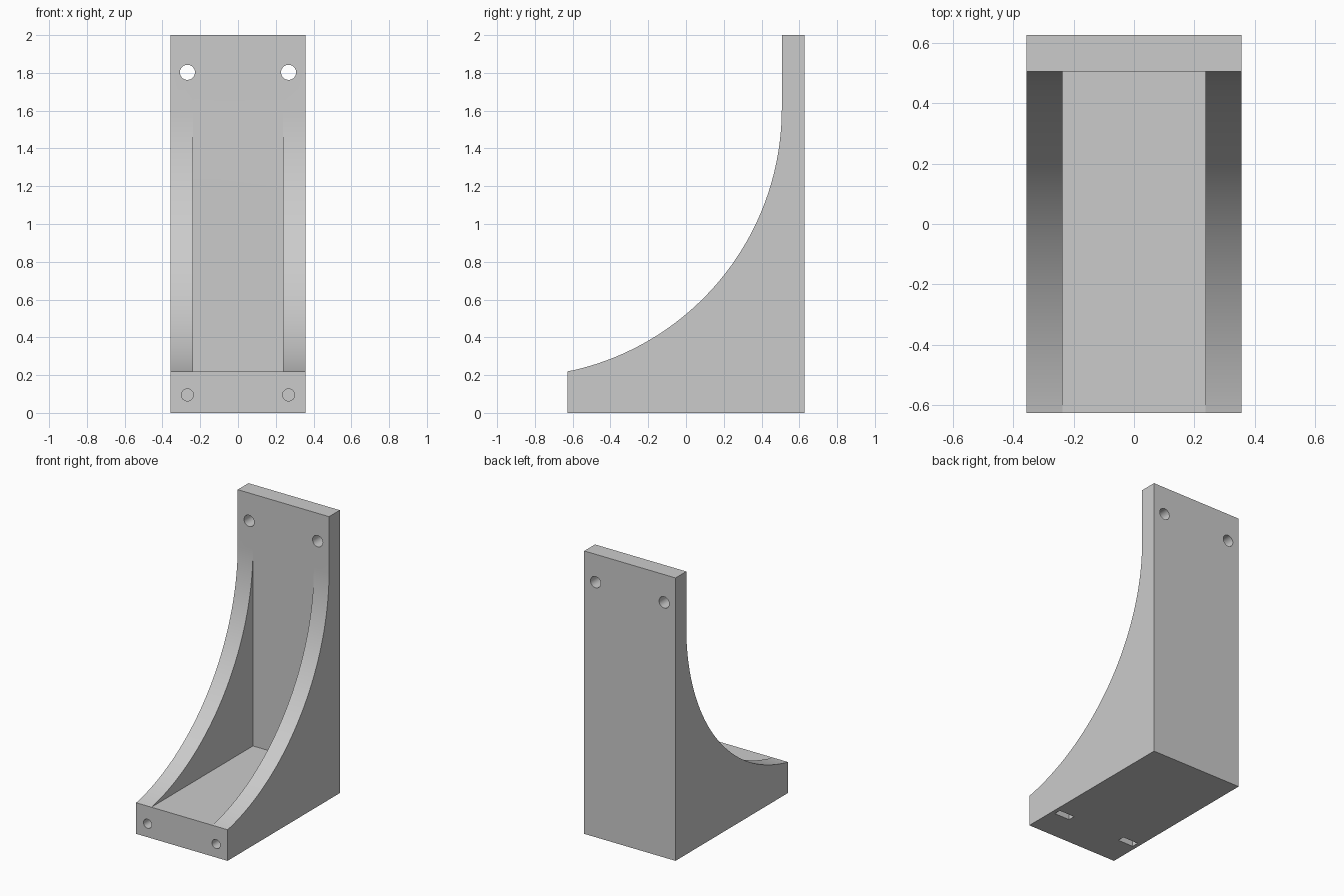
import bpy, bmesh, math
from mathutils import Matrix

cube = bpy.data.objects.get("Cube")
if cube:
    bpy.data.objects.remove(cube, do_unlink=True)

HALF_W, INNER = 0.357, 0.238      # outer half width, half width between ribs
FRONT, PLATE, BACK = -0.627, 0.507, 0.627
FLOOR, TOP = 0.22, 2.0
RADIUS, ARC_Z = 1.42, 1.61        # concave rib curve
SEGS = 64

grey = bpy.data.materials.new("plain grey")
grey.use_nodes = True
grey.diffuse_color = (0.6, 0.6, 0.6, 1)
grey.node_tree.nodes["Principled BSDF"].inputs["Base Color"].default_value = (0.6, 0.6, 0.6, 1)


def make_object(name, bm):
    mesh = bpy.data.meshes.new(name)
    bm.to_mesh(mesh)
    bm.free()
    mesh.materials.append(grey)
    obj = bpy.data.objects.new(name, mesh)
    bpy.context.collection.objects.link(obj)
    return obj


def face(bm, points):
    bm.faces.new([bm.verts.new(p) for p in points])


def strip(bm, path, x0, x1):
    for (y0, z0), (y1, z1) in zip(path, path[1:]):
        face(bm, [(x0, y0, z0), (x1, y0, z0), (x1, y1, z1), (x0, y1, z1)])


def cap(bm, path, x):
    face(bm, [(x, y, z) for y, z in path])


# Side profile: straight shell plus concave front curve
shell = [(FRONT, FLOOR), (FRONT, 0), (BACK, 0), (BACK, TOP), (PLATE, TOP), (PLATE, ARC_Z)]
centre_y = PLATE - RADIUS
end = math.acos((FRONT - centre_y) / RADIUS)
arc = [(centre_y + RADIUS * math.cos(end * i / SEGS),
        ARC_Z - RADIUS * math.sin(end * i / SEGS)) for i in range(SEGS)]
arc.append((FRONT, FLOOR))

# Bracket body: two ribs with a floor and a back plate between them
bm = bmesh.new()
for side in (-1, 1):
    strip(bm, shell + arc[1:], side * INNER, side * HALF_W)
    cap(bm, shell + arc[1:-1], side * HALF_W)
    cap(bm, arc + [(PLATE, FLOOR)], side * INNER)
strip(bm, shell + [(PLATE, FLOOR), (FRONT, FLOOR)], -INNER, INNER)
bmesh.ops.remove_doubles(bm, verts=bm.verts, dist=0.0001)
bmesh.ops.dissolve_limit(bm, angle_limit=0.002, verts=bm.verts, edges=bm.edges)
bmesh.ops.recalc_face_normals(bm, faces=bm.faces)
bracket = make_object("bracket", bm)


def hole(x, z, radius, y0, y1):
    bm = bmesh.new()
    place = Matrix.Translation((x, (y0 + y1) / 2, z)) @ Matrix.Rotation(math.pi / 2, 4, 'X')
    bmesh.ops.create_cone(bm, cap_ends=True, segments=32, radius1=radius, radius2=radius,
                          depth=y1 - y0, matrix=place)
    return make_object("hole_cutter", bm)


def slot(x, y, size):
    bm = bmesh.new()
    bmesh.ops.create_cube(bm, size=1, matrix=Matrix.Translation((x, y, size[2] / 2 - 0.05))
                          @ Matrix.Diagonal((*size, 1)))
    return make_object("slot_cutter", bm)


# Mounting holes, front screw holes and nut slots underneath
cutters = []
for side in (-1, 1):
    x = side * 0.268
    cutters.append(hole(x, 1.803, 0.04, 0.4, 0.7))
    cutters.append(hole(x, 0.095, 0.032, -0.7, -0.25))
    cutters.append(slot(x, -0.38, (0.12, 0.05, 0.205)))

bpy.context.view_layer.objects.active = bracket
bracket.select_set(True)
for cutter in cutters:
    cutter.hide_render = True
    mod = bracket.modifiers.new("cut", 'BOOLEAN')
    mod.operation = 'DIFFERENCE'
    mod.solver = 'EXACT'
    mod.object = cutter
    bpy.ops.object.modifier_apply(modifier=mod.name)
    bpy.data.objects.remove(cutter, do_unlink=True)

# Smooth the curve and holes, keep the corners crisp
bpy.ops.object.select_all(action='DESELECT')
bracket.select_set(True)
bpy.ops.object.shade_smooth_by_angle(angle=math.radians(11.4))
